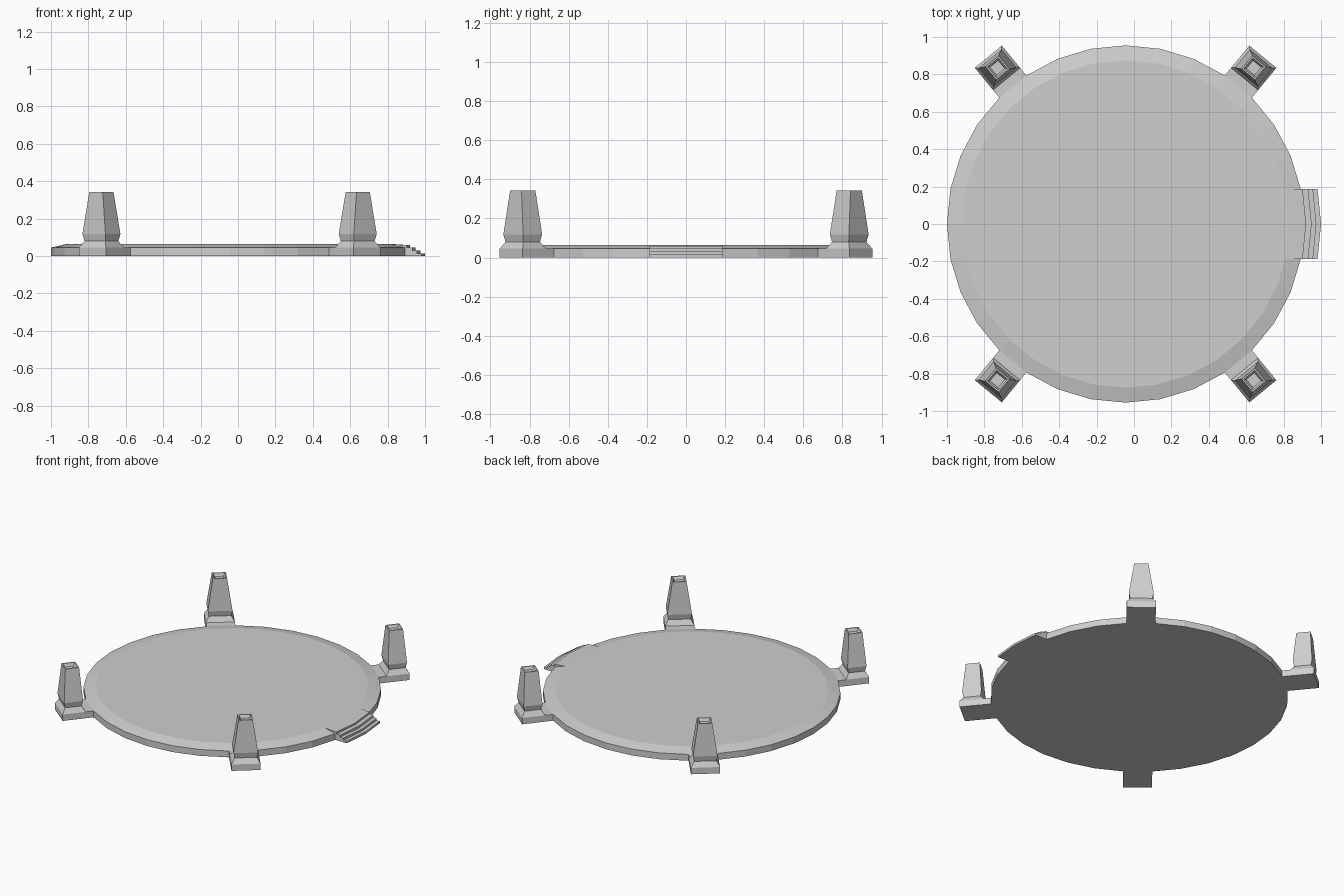
import bpy, math
from mathutils import Matrix, Vector

cube = bpy.data.objects.get("Cube")
if cube:
    bpy.data.objects.remove(cube)

SIDES = 32
RADIUS = 0.955
CENTRE = Vector((-0.045, 0, 0))
RIM_Z, TOP_Z = 0.045, 0.064

stone = bpy.data.materials.new("grey stone")
stone.use_nodes = True
grey = (0.62, 0.62, 0.62, 1)
stone.diffuse_color = grey
stone.node_tree.nodes["Principled BSDF"].inputs["Base Color"].default_value = grey


def loft(name, rings, matrix=Matrix()):
    """Skin a stack of equal-length rings and cap both ends."""
    n = len(rings[0])
    verts = [p for ring in rings for p in ring]
    faces = [tuple(reversed(range(n))), tuple(range(len(verts) - n, len(verts)))]
    for k in range(len(rings) - 1):
        for i in range(n):
            j = (i + 1) % n
            faces.append((k * n + i, k * n + j, (k + 1) * n + j, (k + 1) * n + i))
    mesh = bpy.data.meshes.new(name)
    mesh.from_pydata(verts, [], faces)
    mesh.materials.append(stone)
    obj = bpy.data.objects.new(name, mesh)
    obj.matrix_world = matrix
    bpy.context.collection.objects.link(obj)
    return obj


def circle(r, z):
    return [(r * math.cos(math.tau * i / SIDES), r * math.sin(math.tau * i / SIDES), z)
            for i in range(SIDES)]


def rect(x0, x1, half_w, z):
    return [(x0, -half_w, z), (x1, -half_w, z), (x1, half_w, z), (x0, half_w, z)]


# Round platform with a chamfered rim
loft("platform", [circle(RADIUS, 0), circle(RADIUS, RIM_Z), circle(0.875, TOP_Z)],
     Matrix.Translation(CENTRE))

# Four pillars, each standing on a block pushed out of one rim facet
facet_angle = math.tau * 4.5 / SIDES
half_facet = RADIUS * math.sin(math.pi / SIDES)
inner, outer, middle = 1.003, 1.157, 1.08
places = {"back_left": facet_angle, "back_right": math.pi - facet_angle,
          "front_right": math.pi + facet_angle, "front_left": -facet_angle}
for place, angle in places.items():
    turn = Matrix.Translation(CENTRE) @ Matrix.Rotation(angle, 4, "Z")
    loft(place + "_base", [rect(0.93, outer, half_facet, 0),
                           rect(0.93, outer, half_facet, RIM_Z)], turn)
    # Sloped foot, flared collar, tapered shaft, shallow hollow in the top
    rings = [rect(inner + d, outer - d, half_facet - d, z)
             for d, z in ((0, RIM_Z), (0.022, 0.08), (0.014, 0.118))]
    rings += [rect(middle - h, middle + h, h, z)
              for h, z in ((0.046, 0.342), (0.038, 0.342), (0.028, 0.322))]
    loft(place + "_pillar", rings, turn)

# Steps down the left side, bent to follow the rim
profile = [(-0.09, 0), (-0.08, TOP_Z), (0.01, 0.058), (0.01, 0.045), (0.04, 0.045),
           (0.04, 0.03), (0.065, 0.03), (0.065, 0.015), (0.09, 0.015), (0.09, 0)]
rim_x = CENTRE.x + RADIUS
half_step = RADIUS * math.sin(math.tau / SIDES)
setback = RADIUS * (1 - math.cos(math.tau / SIDES))
loft("steps", [[(rim_x + d - back, y, z) for d, z in profile]
               for y, back in ((-half_step, setback), (0, 0), (half_step, setback))])
